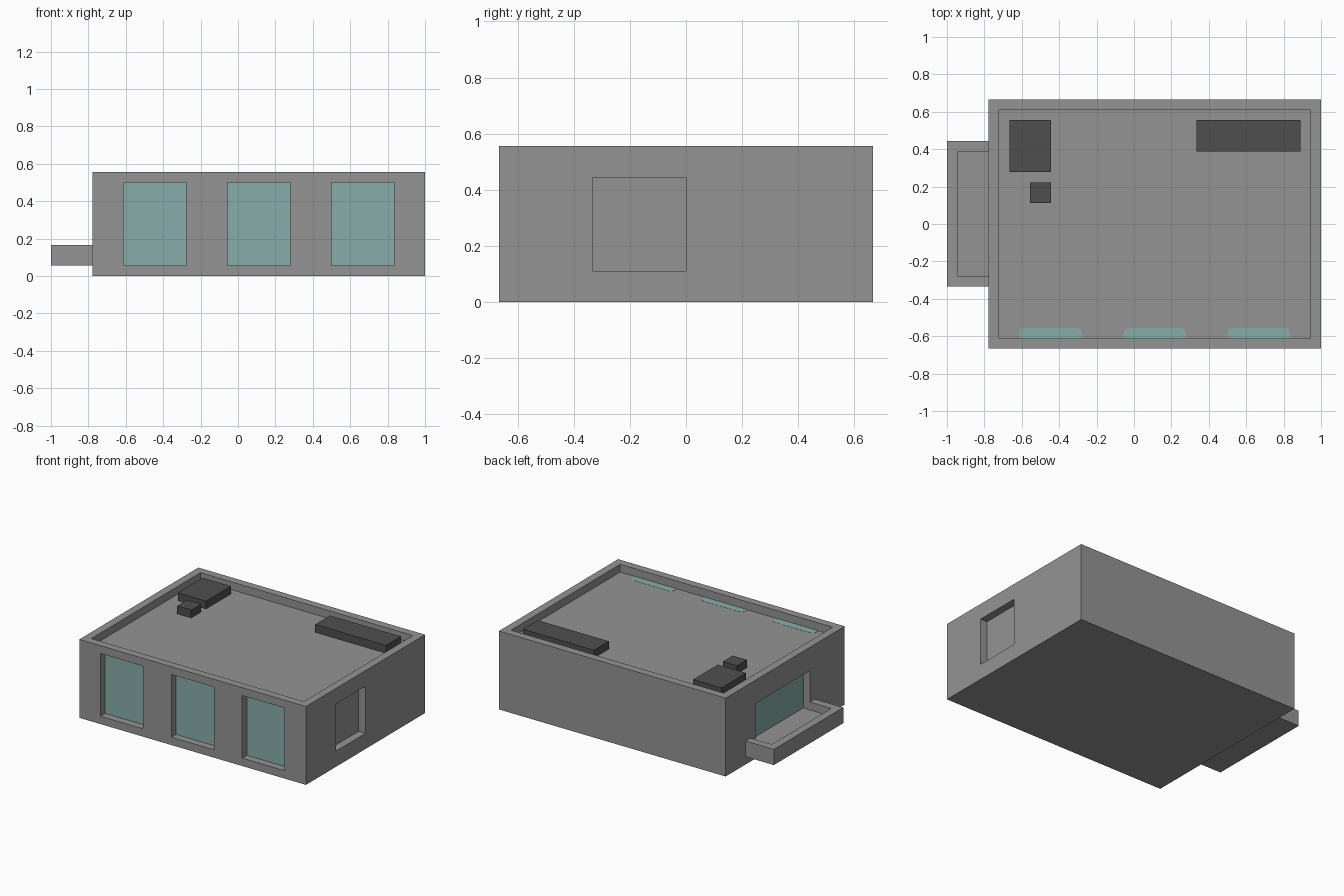
import bpy
import bmesh

if "Cube" in bpy.data.objects:
    bpy.data.objects.remove(bpy.data.objects["Cube"])

U = 1 / 18          # the model sits on a 1/18 unit module
EPS = 0.0015


def material(name, rgb):
    m = bpy.data.materials.new(name)
    m.diffuse_color = (*rgb, 1)
    m.use_nodes = True
    m.node_tree.nodes["Principled BSDF"].inputs["Base Color"].default_value = m.diffuse_color
    return m


GRAY = material("concrete gray", (0.296, 0.296, 0.296))
DARK = material("dark gray", (0.078, 0.078, 0.078))
GLASS = material("teal glass", (0.242, 0.423, 0.402))


def box(name, lo, hi, mat=None, round_back=0):
    """Axis aligned box; round_back rounds the upright edges on the +y side."""
    bm = bmesh.new()
    bmesh.ops.create_cube(bm, size=1)
    for v in bm.verts:
        v.co = [a + (b - a) * (c + 0.5) for a, b, c in zip(lo, hi, v.co)]
    if round_back:
        edges = [e for e in bm.edges if all(v.co.y > hi[1] - 1e-4 for v in e.verts)
                 and abs(e.verts[0].co.x - e.verts[1].co.x) < 1e-4]
        bmesh.ops.bevel(bm, geom=edges, offset=round_back, segments=4,
                        profile=0.5, affect='EDGES')
    mesh = bpy.data.meshes.new(name)
    bm.to_mesh(mesh)
    bm.free()
    if mat:
        mesh.materials.append(mat)
    ob = bpy.data.objects.new(name, mesh)
    bpy.context.collection.objects.link(ob)
    return ob


def carve(target, name, lo, hi):
    cutter = box(name, lo, hi)
    cutter.hide_render = True
    cutter.hide_viewport = True
    cutter.display_type = 'WIRE'
    mod = target.modifiers.new(name, 'BOOLEAN')
    mod.operation = 'DIFFERENCE'
    mod.solver = 'EXACT'
    mod.object = cutter


def bake(ob):
    """Apply the carving and remove the cutters."""
    bpy.context.view_layer.update()
    cutters = [m.object for m in ob.modifiers]
    deps = bpy.context.evaluated_depsgraph_get()
    mesh = bpy.data.meshes.new_from_object(ob.evaluated_get(deps))
    ob.modifiers.clear()
    ob.data = mesh
    mesh.materials.clear()
    mesh.materials.append(GRAY)
    for c in cutters:
        bpy.data.objects.remove(c)


# building block with a parapet around a sunken roof
body = box("building", (-14*U, -12*U, 0), (18*U, 12*U, 10*U), GRAY)
carve(body, "roof_cutter", (-13*U, -11*U, 9*U), (17*U, 11*U, 12*U))

# three tall front windows
for i, x in enumerate((-11, -1, 9)):
    x0, x1 = x*U, (x + 6)*U
    carve(body, f"window_cutter_{i}", (x0, -14*U, U), (x1, -11*U - EPS, 9*U))
    box(f"front_window_{i}", (x0, -11*U - 2*EPS, U), (x1, -10*U, 9*U + 0.001),
        GLASS, round_back=0.03)

# blind niche on the right wall
carve(body, "niche_cutter", (17*U + EPS, -6*U, 2*U), (20*U, 0, 8*U))

# balcony door opening on the left wall
carve(body, "door_cutter", (-16*U, -5*U, 2*U), (-13*U - EPS, 6*U, 7*U))
box("balcony_door", (-13*U - 2*EPS, -5*U, 2*U), (-12*U, 6*U, 7*U), GLASS)
bake(body)

# balcony tray with a low rail
balcony = box("balcony", (-18*U, -6*U, U), (-14*U, 8*U, 3*U), GRAY)
carve(balcony, "balcony_cutter", (-17*U, -5*U, 2*U), (-12*U, 7*U, 5*U))
bake(balcony)

# rooftop units
box("roof_unit_large", (-12*U, 5*U, 9*U), (-8*U, 10*U, 10*U), DARK)
box("roof_unit_small", (-10*U, 2*U, 9*U), (-8*U, 4*U, 10*U), DARK)
box("roof_unit_long", (6*U, 7*U, 9*U), (16*U, 10*U, 10*U), DARK)
